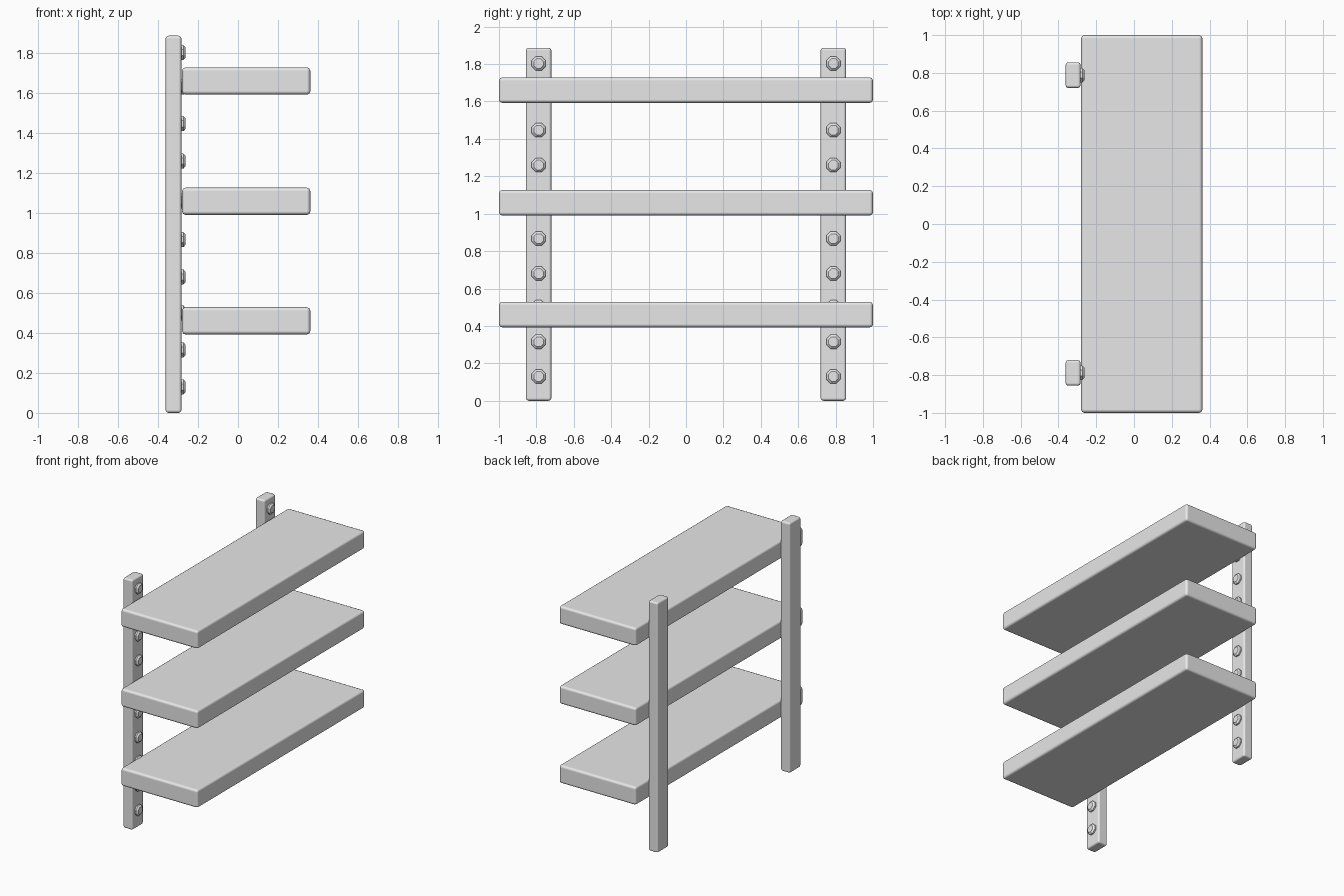
import bpy, bmesh, math
from mathutils import Matrix, Vector

default = bpy.data.objects.get("Cube")
if default:
    bpy.data.objects.remove(default, do_unlink=True)

grey = bpy.data.materials.new("light grey")
grey.use_nodes = True
grey.diffuse_color = (0.8, 0.8, 0.8, 1)
grey.node_tree.nodes["Principled BSDF"].inputs["Base Color"].default_value = (0.8, 0.8, 0.8, 1)


def add_object(name, bm):
    mesh = bpy.data.meshes.new(name)
    bm.to_mesh(mesh)
    bm.free()
    mesh.materials.append(grey)
    obj = bpy.data.objects.new(name, mesh)
    bpy.context.collection.objects.link(obj)
    return obj


def bevelled_box(name, low, high, bevel):
    low, high = Vector(low), Vector(high)
    bm = bmesh.new()
    bmesh.ops.create_cube(bm, size=1, matrix=Matrix.Translation((low + high) / 2)
                          @ Matrix.Diagonal((*(high - low), 1)))
    for face in bm.faces:
        face.smooth = True
    obj = add_object(name, bm)
    mod = obj.modifiers.new("Rounded edges", 'BEVEL')
    mod.width = bevel
    mod.segments = 2
    mod.harden_normals = True


def bolt_head(name, y, z):
    # Eight-sided shank with a tapered cap, pointing along +x
    bm = bmesh.new()
    turn = Matrix.Rotation(math.pi / 2, 4, 'Y') @ Matrix.Rotation(math.pi / 8, 4, 'Z')
    for x0, x1, r0, r1 in ((-0.30, -0.273, 0.041, 0.041), (-0.273, -0.262, 0.041, 0.028)):
        place = Matrix.Translation(((x0 + x1) / 2, y, z)) @ turn
        bmesh.ops.create_cone(bm, cap_ends=True, segments=8, radius1=r0, radius2=r1,
                              depth=x1 - x0, matrix=place)
    inner = [f for f in bm.faces if abs(f.calc_center_median().x + 0.273) < 0.0001]
    bmesh.ops.delete(bm, geom=inner, context='FACES')
    bmesh.ops.remove_doubles(bm, verts=bm.verts, dist=0.0001)
    add_object(name, bm)


# Shelf boards
for level, z in (("lower", 0.392), ("middle", 0.99), ("upper", 1.592)):
    bevelled_box(level + "_shelf", (-0.28, -1, z), (0.362, 1, z + 0.137), 0.018)

# Wall posts with a column of bolts, some tucked behind the shelves
bolt_heights = (0.13, 0.315, 0.5, 0.68, 0.867, 1.06, 1.26, 1.447, 1.63, 1.803)
for side, y in (("front", -0.788), ("back", 0.788)):
    bevelled_box(side + "_post", (-0.362, y - 0.068, 0), (-0.283, y + 0.068, 1.887), 0.014)
    for i, z in enumerate(bolt_heights):
        bolt_head(f"{side}_bolt_{i + 1}", y, z)
